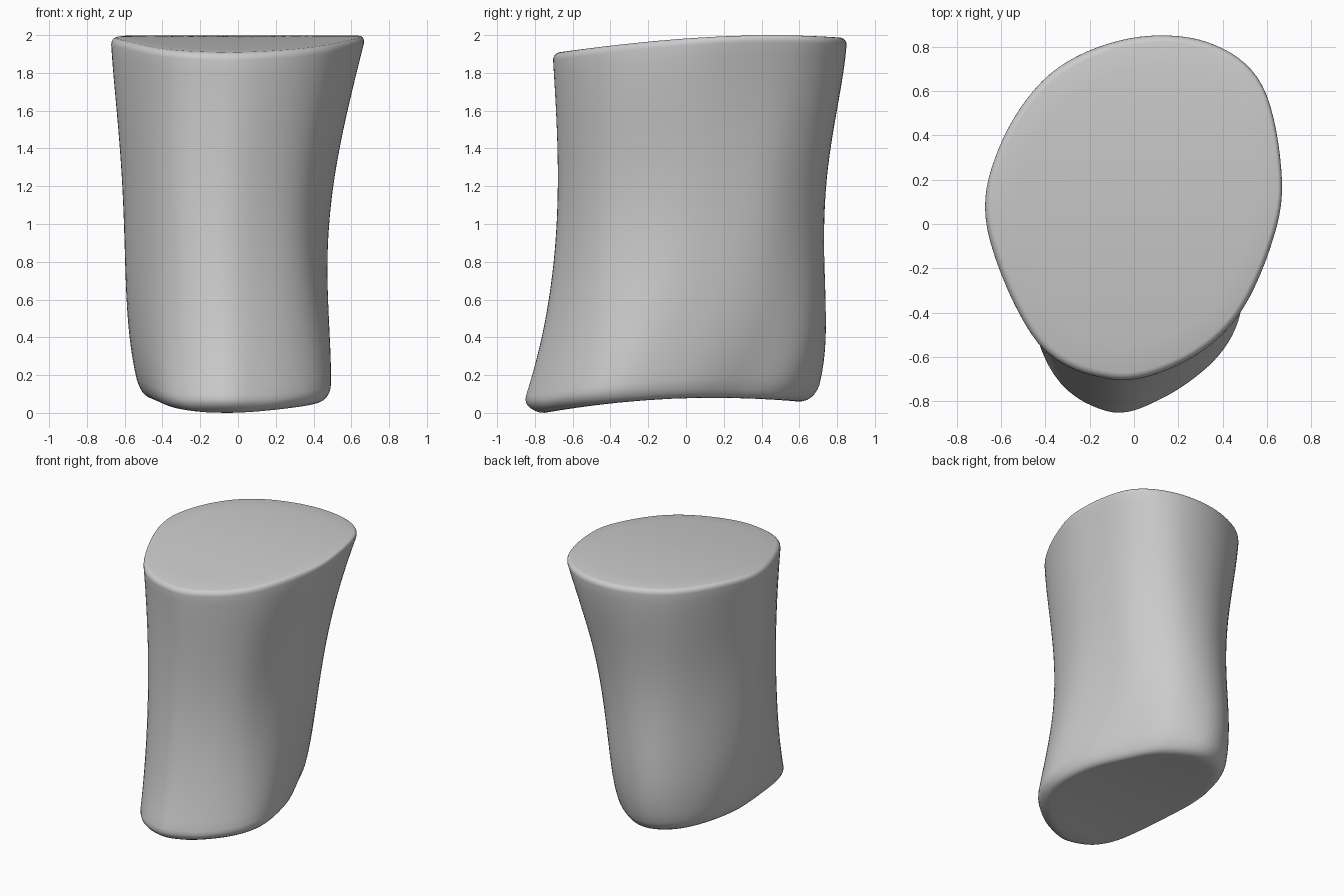
import bpy, bmesh, math
from mathutils import Vector

if "Cube" in bpy.data.objects:
    bpy.data.objects.remove(bpy.data.objects["Cube"])

# Outlines (front point first, counter-clockwise from above) by relative height
KEYS = {
    0.05: [(-.12, -.84), (.14, -.775), (.39, -.58), (.49, -.34), (.45, -.01), (.33, .29),
           (.18, .56), (-.09, .705), (-.33, .61), (-.49, .33), (-.53, -.05), (-.39, -.63)],
    0.25: [(-.11, -.745), (.16, -.665), (.38, -.48), (.475, -.21), (.45, .10), (.35, .42),
           (.17, .66), (-.1, .74), (-.33, .635), (-.53, .32), (-.58, -.05), (-.40, -.56)],
    0.55: [(-.11, -.68), (.15, -.61), (.36, -.44), (.475, -.14), (.49, .15), (.42, .47),
           (.21, .69), (-.08, .73), (-.34, .60), (-.55, .28), (-.60, -.05), (-.40, -.53)],
    0.78: [(-.1, -.68), (.17, -.62), (.405, -.44), (.54, -.14), (.57, .17), (.49, .54),
           (.28, .755), (-.06, .78), (-.36, .635), (-.575, .31), (-.63, -.05), (-.41, -.53)],
    0.98: [(-.1, -.70), (.2, -.635), (.45, -.44), (.61, -.12), (.665, .2), (.575, .625),
           (.33, .82), (-.03, .835), (-.38, .675), (-.61, .34), (-.66, -.03), (-.43, -.54)],
}
SIDES = 96


def lagrange(points, t):
    """Smooth curve through (t, value) pairs."""
    total = points[0][1] * 0
    for i, (ti, vi) in enumerate(points):
        w = 1.0
        for j, (tj, _) in enumerate(points):
            if i != j:
                w *= (t - tj) / (ti - tj)
        total = total + vi * w
    return total


def closed_curve(pts, u):
    """Closed Catmull-Rom curve, u in 0..1."""
    n = len(pts)
    f = u * n
    i = int(f)
    t = f - i
    a, b, c, d = (pts[(i + k) % n] for k in (-1, 0, 1, 2))
    return 0.5 * (2 * b + (c - a) * t + (2 * a - 5 * b + 4 * c - d) * t ** 2
                  + (3 * b - a - 3 * c + d) * t ** 3)


def bottom_z(y):
    return lagrange([(-.75, 0.0), (-.3, .06), (.15, .08), (.65, .055)], max(y, -.75))


def top_z(y):
    return lagrange([(-.7, 1.905), (-.2, 1.965), (.35, 1.998), (.84, 1.985)], y)


def ring(s, scale):
    outline = [lagrange([(t, Vector(p[k])) for t, p in KEYS.items()], max(s, .03)) for k in range(12)]
    centre = sum(outline, Vector((0, 0))) / 12
    result = []
    for i in range(SIDES):
        p = centre + (closed_curve(outline, i / SIDES) - centre) * scale
        lo, hi = bottom_z(p.y), top_z(p.y)
        result.append((p.x, p.y, lo + s * (hi - lo)))
    return result


# Ring stack: underside, rounded lower rim, wall, rounded upper rim, top
R = math.pi / 2
stack = [(0, k) for k in (.02, .2, .4, .6, .75)]
stack += [(.05 * (1 - math.sin(a * R / 6)), 1 - .14 * (1 - math.cos(a * R / 6))) for a in range(6, -1, -1)]
stack += [(.05 + .93 * i / 28, 1) for i in range(1, 29)]
stack += [(.98 + .02 * math.sin(a * R / 5), 1 - .045 * (1 - math.cos(a * R / 5))) for a in range(1, 6)]
stack += [(1, k) for k in (.8, .6, .4, .2, .02)]

bm = bmesh.new()
rings = [[bm.verts.new(co) for co in ring(s, k)] for s, k in stack]
for a, b in zip(rings, rings[1:]):
    for i in range(SIDES):
        j = (i + 1) % SIDES
        bm.faces.new((a[i], a[j], b[j], b[i]))
bm.faces.new(rings[0][::-1])
bm.faces.new(rings[-1])
for f in bm.faces:
    f.smooth = True
bmesh.ops.recalc_face_normals(bm, faces=bm.faces)

mesh = bpy.data.meshes.new("flared_stump")
bm.to_mesh(mesh)
bm.free()
bpy.context.collection.objects.link(bpy.data.objects.new("flared_stump", mesh))
